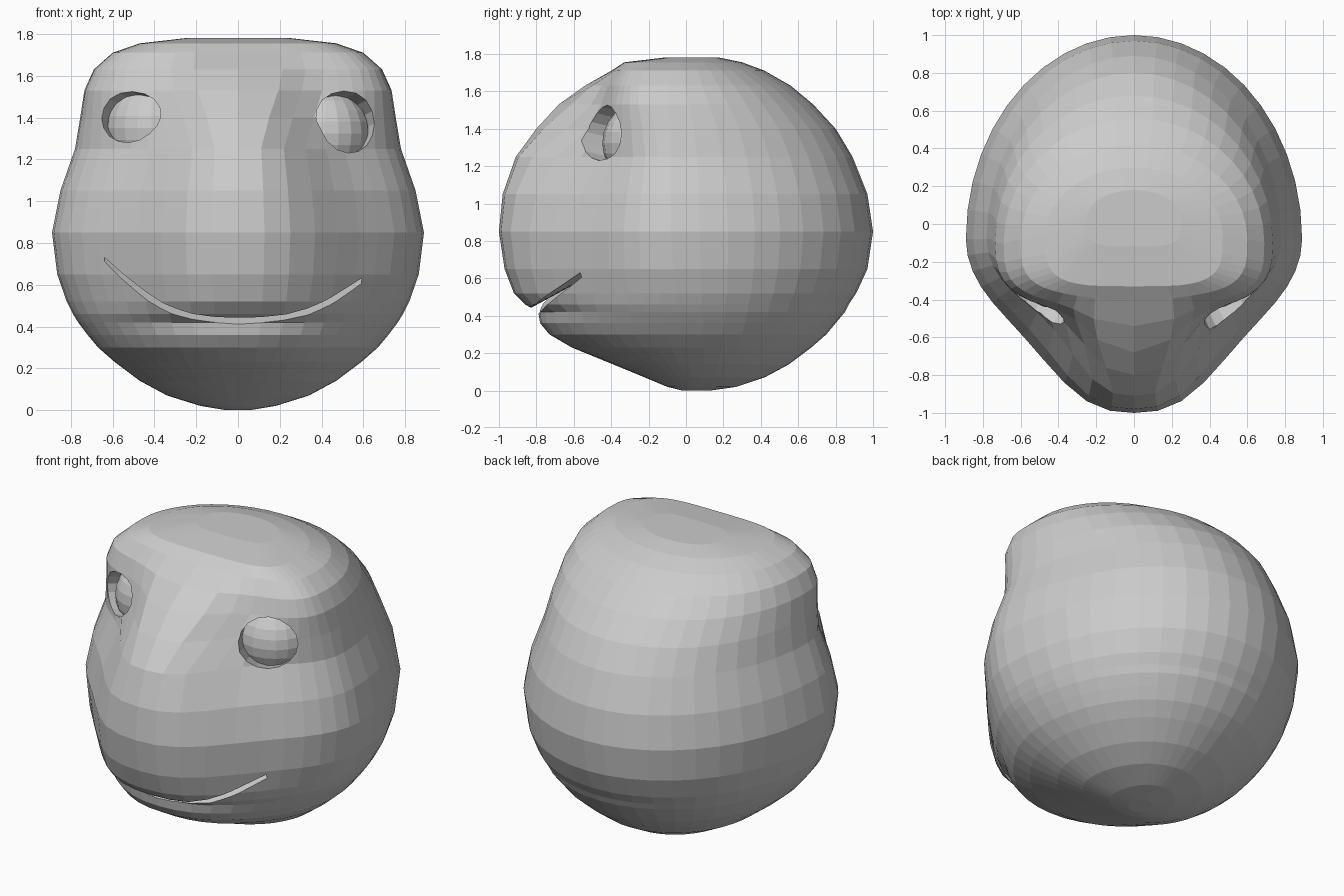
import bpy, bmesh, math
from mathutils import Vector

cube = bpy.data.objects.get("Cube")
if cube:
    bpy.data.objects.remove(cube, do_unlink=True)

grey = bpy.data.materials.new("plain_grey")
grey.use_nodes = True
colour = (0.6, 0.6, 0.6, 1)
grey.diffuse_color = colour
grey.node_tree.nodes["Principled BSDF"].inputs["Base Color"].default_value = colour

SEGMENTS = 44

# Horizontal sections: height, half width, back, widest y, cheek front, snout front, snout spread
SECTIONS = [
    (0, .06, .13, .05, -.02, -.02, .4),
    (.02, .18, .27, .04, -.1, -.1, .4),
    (.07, .34, .42, .03, -.22, -.22, .4),
    (.14, .47, .55, .02, -.37, -.39, .4),
    (.23, .59, .67, 0, -.53, -.61, .45),
    (.3, .67, .75, -.02, -.61, -.73, .5),
    (.36, .72, .8, -.03, -.64, -.78, .5),
    (.42, .765, .85, -.04, -.66, -.79, .5),
    (.46, .79, .87, -.05, -.67, -.86, .5),
    (.52, .82, .91, -.05, -.67, -.92, .5),
    (.65, .865, .97, -.07, -.68, -.97, .5),
    (.85, .89, 1, -.08, -.68, -1, .5),
    (1.05, .85, .97, -.08, -.64, -.98, .45),
    (1.25, .78, .89, -.08, -.57, -.91, .36),
    (1.4, .755, .8, -.08, -.52, -.8, .29),
    (1.53, .735, .68, -.1, -.47, -.68, .27),
    (1.63, .69, .56, -.1, -.43, -.54, .29),
    (1.71, .6, .42, -.08, -.38, -.4, .3),
    (1.755, .47, .3, -.06, -.33, -.33, .3),
    (1.78, .25, .18, .03, -.12, -.12, .3),
]


def finish(bm, name):
    """Turn a bmesh into a linked flat-shaded object."""
    bmesh.ops.recalc_face_normals(bm, faces=bm.faces)
    mesh = bpy.data.meshes.new(name)
    bm.to_mesh(mesh)
    bm.free()
    mesh.materials.append(grey)
    obj = bpy.data.objects.new(name, mesh)
    bpy.context.collection.objects.link(obj)
    return obj


def loft(rings, name):
    """Skin a list of closed rings and cap both ends."""
    bm = bmesh.new()
    loops = [[bm.verts.new(p) for p in ring] for ring in rings]
    count = len(loops[0])
    for low, high in zip(loops, loops[1:]):
        for i in range(count):
            j = (i + 1) % count
            bm.faces.new((low[i], low[j], high[j], high[i]))
    bm.faces.new(loops[0])
    bm.faces.new(loops[-1])
    return finish(bm, name)


def head_ring(z, width, back, middle, cheek, snout, spread):
    # The brow gets squarer towards the crown
    power = 2 / (2 + 4 * max(0, z - 1.3))
    ring = []
    for i in range(SEGMENTS):
        a = math.tau * i / SEGMENTS
        c, s = math.cos(a), math.sin(a)
        if s >= 0:
            x, y = width * c, middle + (back - middle) * s
        else:
            # Broad face with a rounded snout on its centre line
            x = width * math.copysign(abs(c) ** power, c)
            y = middle - (middle - cheek) * (-s) ** power
            y += (snout - cheek) * math.exp(-abs(x / spread) ** 3) * min(1, -2 * s)
        ring.append((x, y, z))
    return ring


def carve(target, cutter):
    """Apply a boolean cut and remove the cutter."""
    cutter.hide_render = True
    mod = target.modifiers.new("cut", "BOOLEAN")
    mod.operation, mod.solver, mod.object = "DIFFERENCE", "EXACT", cutter
    bpy.context.view_layer.objects.active = target
    bpy.ops.object.modifier_apply(modifier=mod.name)
    bpy.data.objects.remove(cutter, do_unlink=True)


head = loft([head_ring(*s) for s in SECTIONS], "head")

# Mouth: a thin, smiling slot that rises inwards, slightly higher on the right
slot = []
STEPS = 18
for i in range(STEPS + 1):
    x = -.64 + 1.23 * i / STEPS
    rise = .68 if x < 0 else .5
    z = .42 + rise * x * x
    y = -.8 + .62 * x * x
    open_by = .006 + .02 * math.sqrt(max(0, 1 - (x / .65) ** 2))
    slot.append([(x, y - .15, z - .07 - open_by), (x, y - .15, z - .07 + open_by),
                 (x, y + .2, z + .12 + open_by), (x, y + .2, z + .12 - open_by)])
carve(head, loft(slot, "mouth_cutter"))

# Eyes: a shallow round socket with an eyeball set inside each
for side, name, height, tall in ((1, "left", 1.375, 1), (-1, "right", 1.4, .82)):
    centre = Vector((side * .51, -.43, height))
    normal = Vector((side * .42, -.88, .22)).normalized()
    turn = normal.to_track_quat("Z", "Y").to_matrix().to_4x4()

    bm = bmesh.new()
    bmesh.ops.create_cone(bm, cap_ends=True, segments=16, radius1=.15, radius2=.15, depth=.24)
    bmesh.ops.scale(bm, vec=(1.1, tall, 1), verts=bm.verts)
    bmesh.ops.transform(bm, matrix=turn, verts=bm.verts)
    bmesh.ops.translate(bm, vec=centre + normal * .03, verts=bm.verts)
    carve(head, finish(bm, name + "_socket_cutter"))

    bm = bmesh.new()
    bmesh.ops.create_uvsphere(bm, u_segments=20, v_segments=12, radius=.22)
    bmesh.ops.translate(bm, vec=centre - normal * .23, verts=bm.verts)
    finish(bm, name + "_eyeball")
